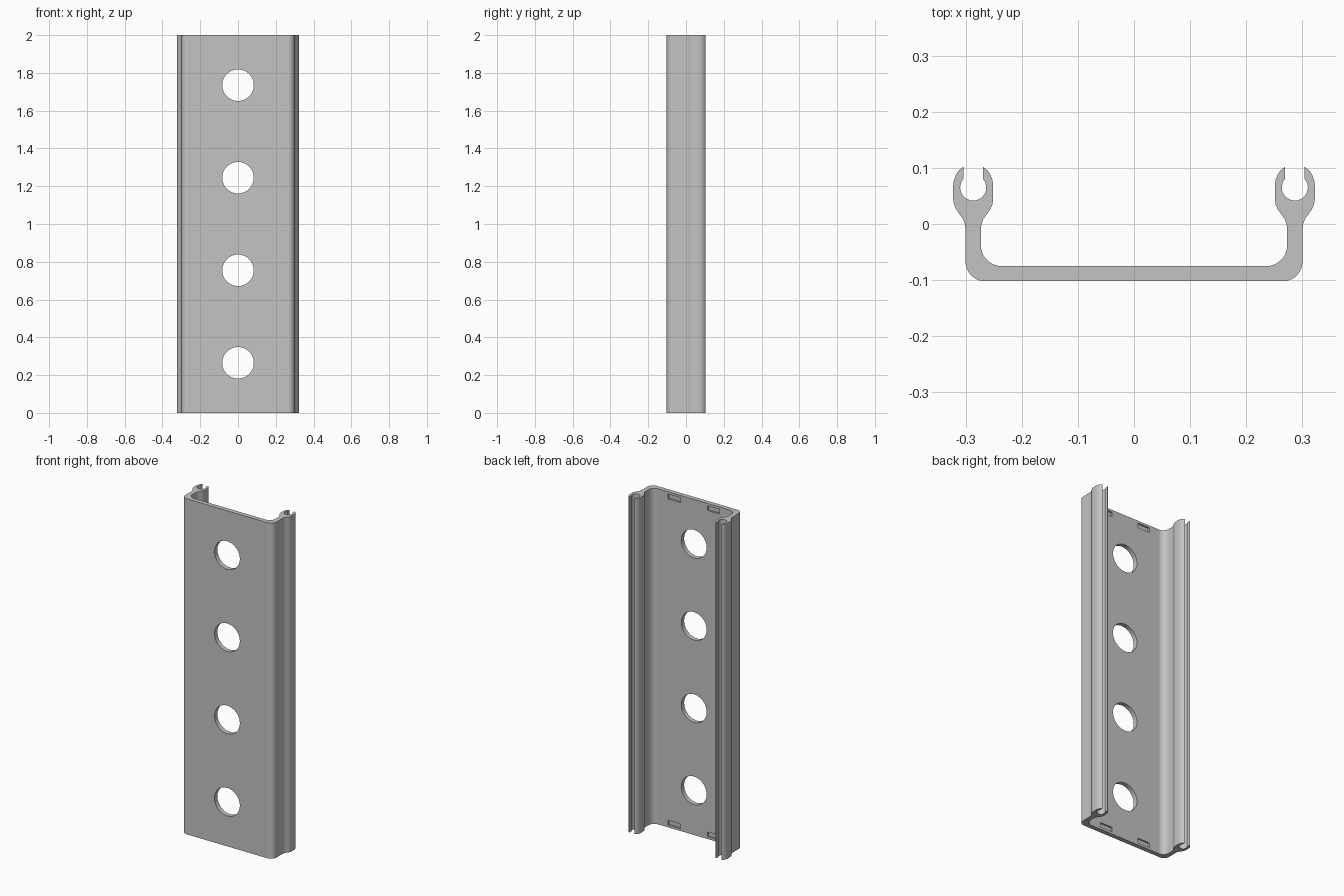
import bpy, bmesh, math
from mathutils import Matrix

if "Cube" in bpy.data.objects:
    bpy.data.objects.remove(bpy.data.objects["Cube"])

HEIGHT = 2.0
CLIP_X = 0.2866      # centre line of each side wall and clip


def arc(cx, cy, r, a0, a1, n):
    return [(cx + r * math.cos(math.radians(a0 + (a1 - a0) * i / n)),
             cy + r * math.sin(math.radians(a0 + (a1 - a0) * i / n))) for i in range(n + 1)]


# outer flank of the clip: offset from its centre line, y
flank = [(.0137, -.012), (.0145, -.001), (.0178, .0085), (.0240, .0170), (.0305, .0260),
         (.0343, .0350), (.0357, .0450), (.0357, .0680), (.0345, .0775), (.0310, .0875),
         (.0260, .0950), (.0175, .1020)]

# right half of the section: outer corner, clip, socket, clip, inner corner
half = arc(CLIP_X + .0137 - .035, -.067, .035, -90, 0, 10)
half += [(CLIP_X + d, y) for d, y in flank]
half += arc(CLIP_X, .065, .0232, 41, -221, 24)
half += [(CLIP_X - d, y) for d, y in reversed(flank)]
half += arc(CLIP_X - .0137 - .037, -.038, .037, 0, -90, 10)
section = half + [(-x, y) for x, y in reversed(half)]

grey = bpy.data.materials.new("metal_grey")
grey.diffuse_color = (0.55, 0.55, 0.55, 1)
grey.use_nodes = True
grey.node_tree.nodes["Principled BSDF"].inputs["Base Color"].default_value = grey.diffuse_color


def make_object(name, bm):
    bmesh.ops.recalc_face_normals(bm, faces=bm.faces)
    mesh = bpy.data.meshes.new(name)
    bm.to_mesh(mesh)
    bm.free()
    mesh.materials.append(grey)
    ob = bpy.data.objects.new(name, mesh)
    bpy.context.collection.objects.link(ob)
    return ob


# channel: section extruded upwards
bm = bmesh.new()
face = bm.faces.new([bm.verts.new((x, y, 0)) for x, y in section])
top = bmesh.ops.extrude_face_region(bm, geom=[face])["geom"]
bmesh.ops.translate(bm, vec=(0, 0, HEIGHT),
                    verts=[v for v in top if isinstance(v, bmesh.types.BMVert)])
rail = make_object("channel_rail", bm)

# cutters: four round holes and four shallow pockets in the inner floor
bm = bmesh.new()
for i in range(4):
    bmesh.ops.create_cone(bm, cap_ends=True, segments=48, radius1=.0835, radius2=.0835, depth=.1,
                          matrix=Matrix.Translation((0, -.09, .265 + .49 * i))
                          @ Matrix.Rotation(math.pi / 2, 4, 'X'))
for x in (-.13, .13):
    for z in (.028, HEIGHT - .028):
        bmesh.ops.create_cube(bm, size=1, matrix=Matrix.Translation((x, -.065, z))
                              @ Matrix.Diagonal((.08, .04, .028, 1)))
cutter = make_object("hole_cutter", bm)
cutter.hide_render = True

bpy.context.view_layer.objects.active = rail
rail.select_set(True)
cut = rail.modifiers.new("holes", 'BOOLEAN')
cut.operation = 'DIFFERENCE'
cut.solver = 'EXACT'
cut.object = cutter
bpy.ops.object.modifier_apply(modifier=cut.name)
bpy.data.objects.remove(cutter)

# smooth bends with crisp edges and even flat faces
bpy.ops.object.shade_smooth_by_angle(angle=math.radians(32))
weighted = rail.modifiers.new("even_shading", 'WEIGHTED_NORMAL')
weighted.keep_sharp = True
